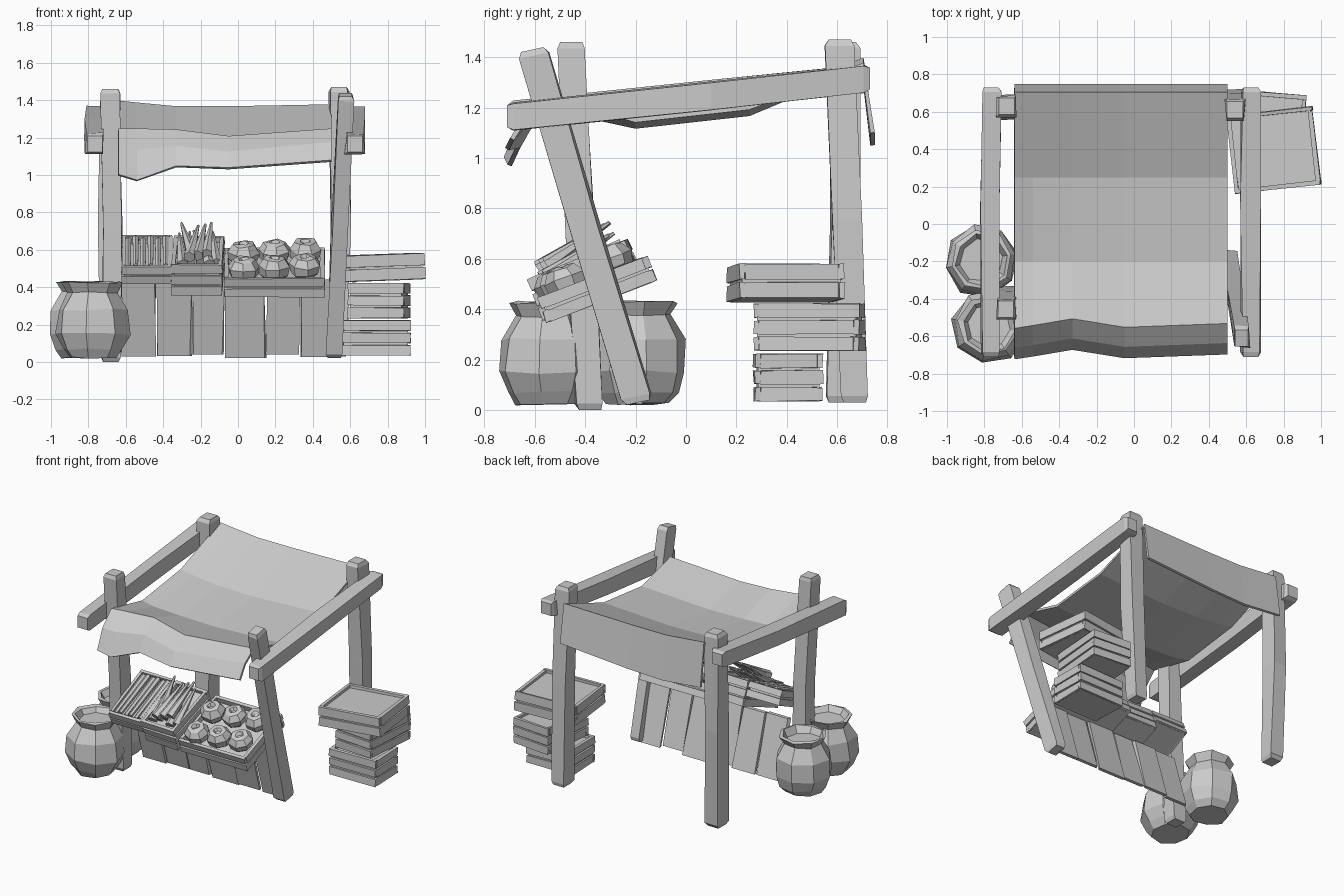
import bpy, bmesh, math, random
from mathutils import Matrix, Vector

random.seed(4)
if "Cube" in bpy.data.objects:
    bpy.data.objects.remove(bpy.data.objects["Cube"], do_unlink=True)

grey = bpy.data.materials.new("plain_grey")
grey.use_nodes = True
grey.diffuse_color = (0.6, 0.6, 0.6, 1)
grey.node_tree.nodes["Principled BSDF"].inputs["Base Color"].default_value = (0.6, 0.6, 0.6, 1)


def finish(name, bm, matrix=Matrix()):
    bmesh.ops.recalc_face_normals(bm, faces=bm.faces)
    mesh = bpy.data.meshes.new(name)
    bm.to_mesh(mesh)
    bm.free()
    mesh.materials.append(grey)
    ob = bpy.data.objects.new(name, mesh)
    ob.matrix_world = matrix
    bpy.context.collection.objects.link(ob)
    return ob


def box(bm, size, loc):
    m = Matrix.Translation(loc) @ Matrix.Diagonal((*size, 1))
    return bmesh.ops.create_cube(bm, size=1, matrix=m)["verts"]


def loft(bm, rings):
    """Skin closed rings of points and cap both ends."""
    rows = [[bm.verts.new(p) for p in ring] for ring in rings]
    n = len(rows[0])
    for a, b in zip(rows, rows[1:]):
        for i in range(n):
            j = (i + 1) % n
            bm.faces.new((a[i], a[j], b[j], b[i]))
    bm.faces.new(rows[0])
    bm.faces.new(rows[-1])


def timber(name, path, u, v, jitter=0.008):
    """Rough-hewn square timber along a path, with chamfered ends."""
    pts = [Vector(p) for p in path]
    first, last = (pts[1] - pts[0]).normalized(), (pts[-1] - pts[-2]).normalized()
    pts = [pts[0], pts[0] + first * 0.025] + pts[1:-1] + [pts[-1] - last * 0.025, pts[-1]]
    rings = []
    for k, p in enumerate(pts):
        s = 0.8 if k in (0, len(pts) - 1) else 1
        ring = []
        for a, b in ((-1, -1), (1, -1), (1, 1), (-1, 1)):
            off = Vector(u) * a * s + Vector(v) * b * s
            if 0 < k < len(pts) - 1:
                off += Vector(u).normalized() * random.uniform(-jitter, jitter)
                off += Vector(v).normalized() * random.uniform(-jitter, jitter)
            ring.append(p + off)
        rings.append(ring)
    bm = bmesh.new()
    loft(bm, rings)
    finish(name, bm)


# Four posts and the two side beams
U, V = (0.052, 0, 0), (0, 0.055, 0)
timber("front_left_post", [(0.515, -0.19, 0.03), (0.545, -0.40, 0.72), (0.575, -0.61, 1.43)], (0.043, 0, 0), (0, 0.055, 0.012))
timber("front_right_post", [(-0.68, -0.38, 0), (-0.675, -0.42, 0.7), (-0.685, -0.455, 1.46)], U, V)
timber("back_left_post", [(0.535, 0.67, 0.03), (0.55, 0.64, 0.75), (0.54, 0.61, 1.47)], U, V)
timber("back_right_post", [(-0.68, 0.61, 0.03), (-0.69, 0.63, 0.75), (-0.68, 0.63, 1.46)], U, V)
for side, x in (("left", 0.625), ("right", -0.765)):
    timber(side + "_roof_beam", [(x, -0.71, 1.165), (x, 0.1, 1.25), (x, 0.73, 1.315)],
           (0.05, 0, 0), (0, 0, 0.054))

# Cloth canopy: sagging sheet with hanging front and back flaps
columns = [-0.64, -0.54, -0.33, -0.05, 0.5]
rows = [
    (0.74, [1.08, 1.07, 1.05, 1.06, 1.1]),
    (0.70, [1.39, 1.38, 1.36, 1.36, 1.37]),
    (0.25, [1.22, 1.20, 1.18, 1.175, 1.20]),
    (-0.20, [1.16, 1.14, 1.13, 1.125, 1.15]),
    (-0.54, [1.24, 1.24, 1.235, 1.20, 1.24]),
    (-0.64, [1.14, 1.13, 1.15, 1.12, 1.17]),
    (-0.70, [1.00, 0.97, 1.045, 1.035, 1.075]),
]
sway = [-0.015, 0, 0.035, -0.01, 0.01]
bm = bmesh.new()
grid = [[bm.verts.new((x, y + (s if y < -0.3 else 0), z)) for x, z, s in zip(columns, zs, sway)]
        for y, zs in rows]
for a, b in zip(grid, grid[1:]):
    for i in range(len(columns) - 1):
        bm.faces.new((a[i], b[i], b[i + 1], a[i + 1]))
canopy = finish("cloth_canopy", bm)
thick = canopy.modifiers.new("thickness", "SOLIDIFY")
thick.thickness = 0.018
thick.offset = 0

# Leaning counter front made of uneven planks
bm = bmesh.new()
edges = [-0.62, -0.44, -0.25, -0.075, 0.15, 0.33, 0.5]
for i, (x0, x1) in enumerate(zip(edges, edges[1:])):
    verts = box(bm, (x1 - x0 - 0.008, 0.025, 0.41), ((x0 + x1) / 2, 0, 0.235))
    drop = random.uniform(-0.012, 0.012)
    for v in verts:
        low = v.co.z < 0.2
        v.co.z += drop if low else 0
        v.co.x += random.uniform(-0.008, 0.008)
        v.co.y = v.co.y - 0.19 - 0.3 * v.co.z + (0.012 if i % 2 else 0)
finish("counter_planks", bm)


def crate(name, w, d, slats, pitch, loc, tilt=0, turn=0, roll=0, sink=0.03):
    """Slatted open crate; returns its matrix and height."""
    bm = bmesh.new()
    t, h = 0.022, slats * pitch
    for k in range(slats):
        z = (k + 0.5) * pitch
        for s in (-1, 1):
            parts = [((w, t, pitch - 0.012), (0, s * (d - t) / 2, z)),
                     ((t, d - 2 * t, pitch - 0.012), (s * (w - t) / 2, 0, z))]
            for size, at in parts:
                for v in box(bm, size, at):
                    v.co += Vector([random.uniform(-0.003, 0.003) for _ in range(3)])
    # recessed core that fills the slat gaps and forms the floor
    box(bm, (w - 0.025, d - 0.025, h - sink), (0, 0, (h - sink) / 2 + 0.004))
    m = Matrix.Translation(loc) @ Matrix.Rotation(math.radians(turn), 4, "Z") \
        @ Matrix.Rotation(math.radians(tilt), 4, "X") @ Matrix.Rotation(math.radians(roll), 4, "Y")
    finish(name, bm, m)
    return m, h


# Stack of spare crates
crate("bottom_stack_crate", 0.37, 0.27, 3, 0.066, (0.735, 0.405, 0.03), turn=1)
crate("middle_stack_crate", 0.30, 0.42, 3, 0.066, (0.755, 0.49, 0.23), turn=-5)
crate("top_stack_crate", 0.46, 0.42, 2, 0.075, (0.75, 0.395, 0.43), turn=6.5, roll=-2)

# Display crates tilted toward the front
stick_m, stick_h = crate("stick_crate", 0.27, 0.42, 2, 0.057, (-0.487, -0.38, 0.495), tilt=24, sink=0.05)
root_m, root_h = crate("root_crate", 0.27, 0.42, 3, 0.062, (-0.213, -0.365, 0.43), tilt=22, turn=-2, sink=0.04)
gourd_m, gourd_h = crate("gourd_crate", 0.535, 0.467, 2, 0.058, (0.195, -0.333, 0.425), tilt=21, sink=0.05)

# Bundle of straight stalks
bm = bmesh.new()
for i in range(6):
    x = -0.1 + i * 0.04
    m = Matrix.Translation((x, 0, stick_h - 0.025 + 0.012 * (i % 2))) @ Matrix.Rotation(math.pi / 2, 4, "X")
    bmesh.ops.create_cone(bm, cap_ends=True, segments=6, radius1=0.019, radius2=0.015, depth=0.36, matrix=m)
finish("stalks", bm, stick_m)

# Heap of tapered roots, tips toward the back
bm = bmesh.new()
for i in range(9):
    layer = i // 5
    x = (-0.09 + (i % 5) * 0.045) if layer == 0 else (-0.06 + (i - 5) * 0.04)
    m = Matrix.Translation((x, -0.01 + 0.02 * (i % 3), root_h + 0.005 + 0.045 * layer)) \
        @ Matrix.Rotation(math.radians(random.uniform(-12, 18)), 4, "Z") \
        @ Matrix.Rotation(math.radians(-78), 4, "X")
    bmesh.ops.create_cone(bm, cap_ends=True, segments=6, radius1=0.033, radius2=0.007, depth=0.3, matrix=m)
finish("tapered_roots", bm, root_m)


def revolve(bm, profile, sides, centre=(0, 0, 0), phase=0.0, wobble=0.0):
    rings = []
    for r, z in profile:
        ring = []
        for i in range(sides):
            a = phase + math.tau * i / sides
            q = r * (1 + random.uniform(-wobble, wobble))
            ring.append(Vector(centre) + Vector((q * math.cos(a), q * math.sin(a), z + random.uniform(-wobble, wobble) * 0.15)))
        rings.append(ring)
    loft(bm, rings)


# Round gourds with dimpled tops
bm = bmesh.new()
gourd = [(0.04, -0.06), (0.08, -0.025), (0.088, 0.02), (0.06, 0.06), (0.03, 0.066), (0.014, 0.045)]
for row, y in enumerate((-0.125, 0.075)):
    for k in (-1, 0, 1):
        centre = (k * 0.165, y + 0.02 * k, gourd_h + 0.01 + 0.012 * row)
        revolve(bm, gourd, 7, centre, random.random(), 0.04)
finish("gourds", bm, gourd_m)

# Two open sacks with flared rims
sack = [(0.13, 0.025), (0.165, 0.07), (0.2, 0.15), (0.19, 0.28), (0.135, 0.375),
        (0.165, 0.425), (0.14, 0.428), (0.115, 0.385)]
for name, x, y, phase in (("rear_sack", -0.815, -0.195, 0.2), ("front_sack", -0.775, -0.545, 0.6)):
    bm = bmesh.new()
    revolve(bm, sack, 8, (x, y, 0), phase, 0.05)
    finish(name, bm)
